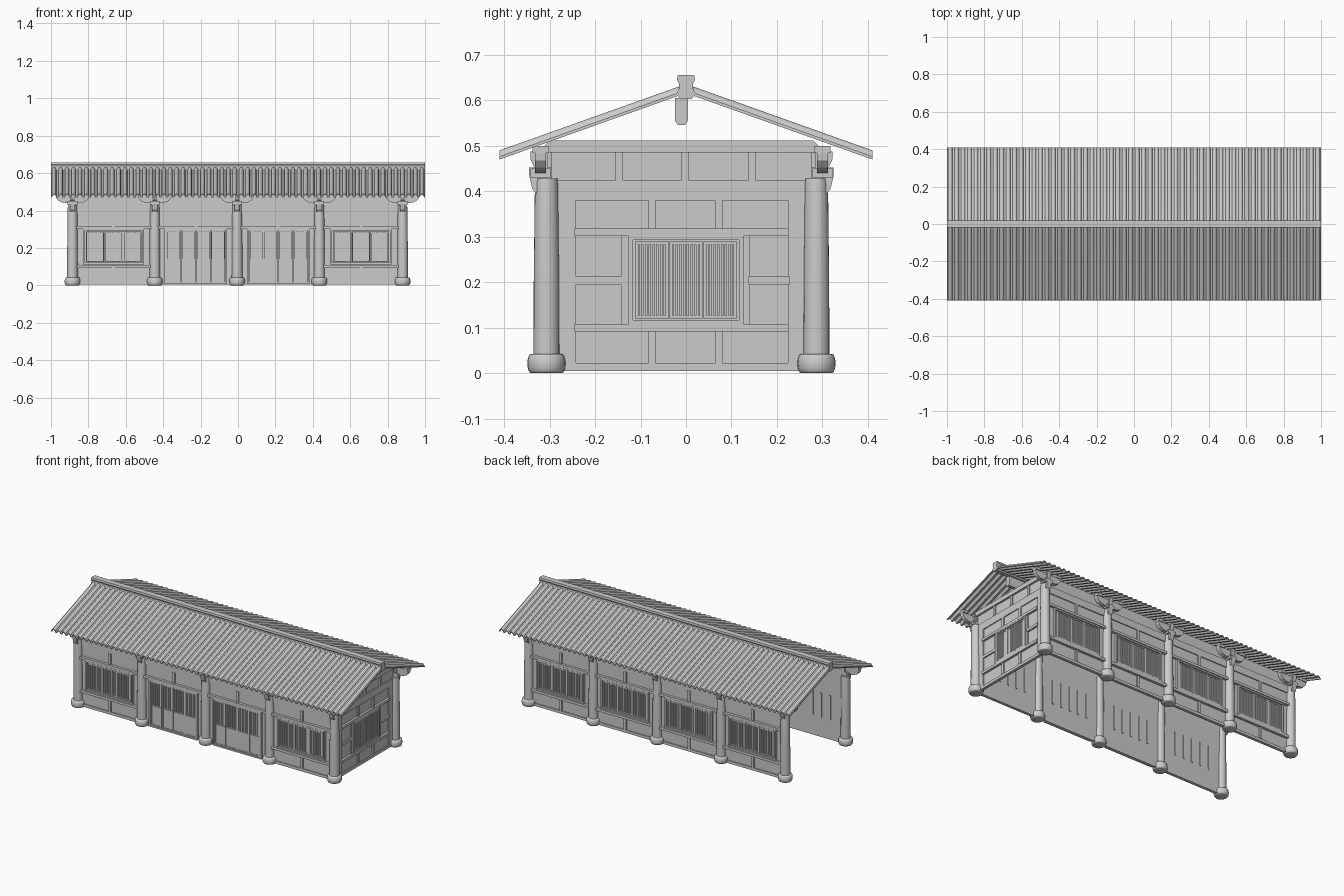
import bpy, bmesh, math
from mathutils import Vector

if "Cube" in bpy.data.objects:
    bpy.data.objects.remove(bpy.data.objects["Cube"])

CY = -0.01                       # centre of the body in y
COLS = [-0.885, -0.445, -0.005, 0.435, 0.88]


def finish(name, bm, smooth=False):
    bmesh.ops.recalc_face_normals(bm, faces=bm.faces)
    me = bpy.data.meshes.new(name)
    bm.to_mesh(me)
    bm.free()
    ob = bpy.data.objects.new(name, me)
    bpy.context.collection.objects.link(ob)
    if smooth:
        bpy.ops.object.select_all(action='DESELECT')
        ob.select_set(True)
        bpy.context.view_layer.objects.active = ob
        bpy.ops.object.shade_smooth_by_angle(angle=math.radians(40))
    return ob


def box(bm, a, b):
    v = [bm.verts.new((x, y, z)) for x in (a[0], b[0]) for y in (a[1], b[1]) for z in (a[2], b[2])]
    for f in ((0, 1, 3, 2), (4, 6, 7, 5), (0, 4, 5, 1), (2, 3, 7, 6), (0, 2, 6, 4), (1, 5, 7, 3)):
        bm.faces.new([v[i] for i in f])


def extrude(bm, pts, step):
    """Closed prism from 3D points moved along step."""
    a = [bm.verts.new(p) for p in pts]
    b = [bm.verts.new(Vector(p) + Vector(step)) for p in pts]
    n = len(pts)
    bm.faces.new(a)
    bm.faces.new(b[::-1])
    for i in range(n):
        bm.faces.new((a[i], a[(i + 1) % n], b[(i + 1) % n], b[i]))


def lathe(bm, prof, cx, cy, n=24):
    rings = [[bm.verts.new((cx + r * math.cos(2 * math.pi * i / n), cy + r * math.sin(2 * math.pi * i / n), z))
              for i in range(n)] for r, z in prof]
    for p, q in zip(rings, rings[1:]):
        for i in range(n):
            bm.faces.new((p[i], p[(i + 1) % n], q[(i + 1) % n], q[i]))
    bm.faces.new(rings[0])
    bm.faces.new(rings[-1])


class Wall:
    """Draws boxes in wall coordinates: u along, z up, d outward."""
    def __init__(self, axis, plane, sign):
        self.bm, self.axis, self.plane, self.sign = bmesh.new(), axis, plane, sign

    def add(self, u0, u1, z0, z1, d0, d1):
        p, q = self.plane + self.sign * d0, self.plane + self.sign * d1
        if self.axis == 'x':
            box(self.bm, (u0, min(p, q), z0), (u1, max(p, q), z1))
        else:
            box(self.bm, (min(p, q), u0, z0), (max(p, q), u1, z1))

    def frame(self, u0, u1, z0, z1, w, d):
        self.add(u0, u1, z0, z0 + w, 0, d)
        self.add(u0, u1, z1 - w, z1, 0, d)
        self.add(u0, u0 + w, z0 + w, z1 - w, 0, d)
        self.add(u1 - w, u1, z0 + w, z1 - w, 0, d)

    def bars(self, u0, u1, z0, z1, n):
        p = (u1 - u0) / n
        for i in range(n):
            c = u0 + p * (i + 0.5)
            self.add(c - p * 0.3, c + p * 0.3, z0, z1, 0, 0.006)

    def window(self, u0, u1, z0, z1):
        self.frame(u0, u1, z0, z1, 0.009, 0.013)
        a, b = u0 + 0.013, u1 - 0.013
        s = (b - a) / 3
        for k in range(3):
            l, r = a + k * s, a + (k + 1) * s
            self.frame(l + 0.001, r - 0.001, z0 + 0.012, z1 - 0.012, 0.007, 0.009)
            self.bars(l + 0.009, r - 0.009, z0 + 0.019, z1 - 0.019, 7)

    def doors(self, u0, u1):
        self.frame(u0 - 0.01, u1 + 0.01, 0.008, 0.302, 0.009, 0.013)
        s = (u1 - u0) / 4
        for k in range(4):
            l, r = u0 + k * s, u0 + (k + 1) * s
            self.frame(l + 0.001, r - 0.001, 0.018, 0.292, 0.007, 0.009)
            self.add(l + 0.007, r - 0.007, 0.025, 0.14, 0, 0.006)
            self.bars(l + 0.009, r - 0.009, 0.145, 0.285, 5)


# long walls, four bays each
for name, y, sg in (("front_wall", CY - 0.297, -1), ("back_wall", CY + 0.297, 1)):
    w = Wall('x', y, sg)
    w.add(COLS[0], COLS[-1], 0.005, 0.495, -0.012, 0)
    w.add(COLS[0], COLS[-1], 0.385, 0.43, 0, 0.006)
    for i in range(4):
        l, r = COLS[i] + 0.02, COLS[i + 1] - 0.02
        m = (l + r) / 2
        w.add(l, r, 0.302, 0.317, 0, 0.016)
        w.add(m - 0.008, m + 0.008, 0.317, 0.385, 0, 0.008)
        if sg < 0 and i in (1, 2):
            w.doors(m - 0.157, m + 0.157)
        else:
            w.window(m - 0.163, m + 0.163, 0.112, 0.3)
            w.add(l, r, 0.094, 0.11, 0, 0.016)
            w.add(m - 0.008, m + 0.008, 0.022, 0.094, 0, 0.008)
            w.add(l, r, 0.005, 0.022, 0, 0.006)
        # slim battens on the inner side
        for k in range(5):
            c = m + (k - 2) * 0.06
            w.add(c - 0.006, c + 0.006, 0.13, 0.28, -0.016, -0.012)
    finish(name, w.bm)

# right end wall; the left end stays open
w = Wall('y', 0.876, 1)
w.add(-0.305, 0.285, 0.005, 0.487, -0.012, 0)
for u0, u1, z0, z1, d in (
        (-0.29, -0.242, 0.005, 0.40, 0.006), (0.224, 0.27, 0.005, 0.40, 0.006),
        (-0.242, 0.224, 0.005, 0.022, 0.006), (-0.29, 0.27, 0.38, 0.425, 0.006),
        (-0.245, 0.225, 0.302, 0.318, 0.014), (-0.245, 0.225, 0.092, 0.108, 0.014),
        (-0.143, -0.125, 0.108, 0.302, 0.006), (0.125, 0.14, 0.108, 0.302, 0.006),
        (-0.242, -0.143, 0.195, 0.212, 0.008), (0.138, 0.228, 0.195, 0.212, 0.012)):
    w.add(u0, u1, z0, z1, 0, d)
for u in (-0.075, 0.072):
    w.add(u - 0.008, u + 0.008, 0.318, 0.382, 0, 0.008)
    w.add(u - 0.008, u + 0.008, 0.022, 0.092, 0, 0.008)
for u in (-0.147, -0.002, 0.145):
    w.add(u - 0.008, u + 0.008, 0.425, 0.487, 0, 0.008)
w.window(-0.126, 0.126, 0.108, 0.302)
finish("right_wall", w.bm)

# tie beam with sloped ends on the end wall
bm = bmesh.new()
extrude(bm, [(0.86, y, z) for y, z in ((-0.325, 0.485), (0.305, 0.485), (0.28, 0.512), (-0.30, 0.512))], (0.028, 0, 0))
finish("end_tie_beam", bm)

# columns on round stone bases
base = [(0.034 + 0.008 * math.cos(t), 0.021 + 0.021 * math.sin(t))
        for t in [math.radians(-90 + 22.5 * i) for i in range(9)]]
cols, bases, brk = bmesh.new(), bmesh.new(), bmesh.new()
for x in COLS:
    for s in (-1, 1):
        y = CY + s * 0.297
        lathe(bases, base, x, y)
        lathe(cols, [(0.0285, 0.03), (0.028, 0.2), (0.0255, 0.415), (0.024, 0.428)], x, y)
        # bracket set: nose, seat block, curved arm, bearing blocks
        yo = CY + s * 0.310
        extrude(brk, [(x - 0.014, CY + s * a, z) for a, z in
                      ((0.285, 0.385), (0.315, 0.388), (0.328, 0.405), (0.335, 0.435), (0.335, 0.452), (0.285, 0.452))],
                (0.028, 0, 0))
        box(brk, (x - 0.026, yo - 0.022, 0.43), (x + 0.026, yo + 0.022, 0.45))
        half = [(0.03, 0.44), (0.055, 0.443), (0.075, 0.452), (0.088, 0.468), (0.09, 0.486)]
        arm = half + [(-a, z) for a, z in half[::-1]]
        extrude(brk, [(x + a, yo - 0.012, z) for a, z in arm], (0, 0.024, 0))
        for o in (-0.075, 0, 0.075):
            box(brk, (x + o - 0.016, yo - 0.018, 0.484), (x + o + 0.016, yo + 0.018, 0.5))
        # short cross arm carrying the eave
        extrude(brk, [(x - 0.012, CY + s * a, z) for a, z in
                      ((0.295, 0.45), (0.325, 0.455), (0.332, 0.47), (0.332, 0.488), (0.295, 0.488))], (0.024, 0, 0))
finish("columns", cols, True)
finish("column_bases", bases, True)
finish("eave_brackets", brk)

# tiled roof: one rippled strip swept down each slope
N, E = 58, 0.41
P = 2.0 / N
prof = []
for i in range(N):
    c = -1 + P * (i + 0.5)
    prof.append((c - P / 2, 0))
    for k in range(7):
        t = math.pi * (1 - k / 6)
        prof.append((c + 0.0115 * math.cos(t), 0.013 * math.sin(t)))
prof.append((1, 0))
bm = bmesh.new()
for s in (-1, 1):
    hi = [bm.verts.new((x, 0, 0.623 + h)) for x, h in prof]
    lo = [bm.verts.new((x, s * E, 0.477 + h)) for x, h in prof]
    for i in range(len(prof) - 1):
        q = (lo[i], lo[i + 1], hi[i + 1], hi[i])
        bm.faces.new(q if s < 0 else q[::-1])
# underside and edges: drop a copy straight down
geom = bmesh.ops.extrude_face_region(bm, geom=bm.faces[:])["geom"]
bmesh.ops.translate(bm, vec=(0, 0, -0.007), verts=[g for g in geom if isinstance(g, bmesh.types.BMVert)])
finish("tiled_roof", bm, True)

# ridge cap and ridge beam
half = [(0.012, 0.603), (0.019, 0.61), (0.02, 0.618), (0.015, 0.626), (0.015, 0.636), (0.02, 0.645), (0.018, 0.656)]
bm = bmesh.new()
extrude(bm, [(-1, y, z) for y, z in half + [(-y, z) for y, z in half[::-1]]], (2, 0, 0))
finish("ridge_cap", bm)
bm = bmesh.new()
beam = [(-0.024, 0.605), (-0.024, 0.555), (-0.018, 0.546), (-0.002, 0.546), (0.004, 0.555), (0.004, 0.605)]
extrude(bm, [(-0.9, y, z) for y, z in beam], (1.8, 0, 0))
finish("ridge_beam", bm)
